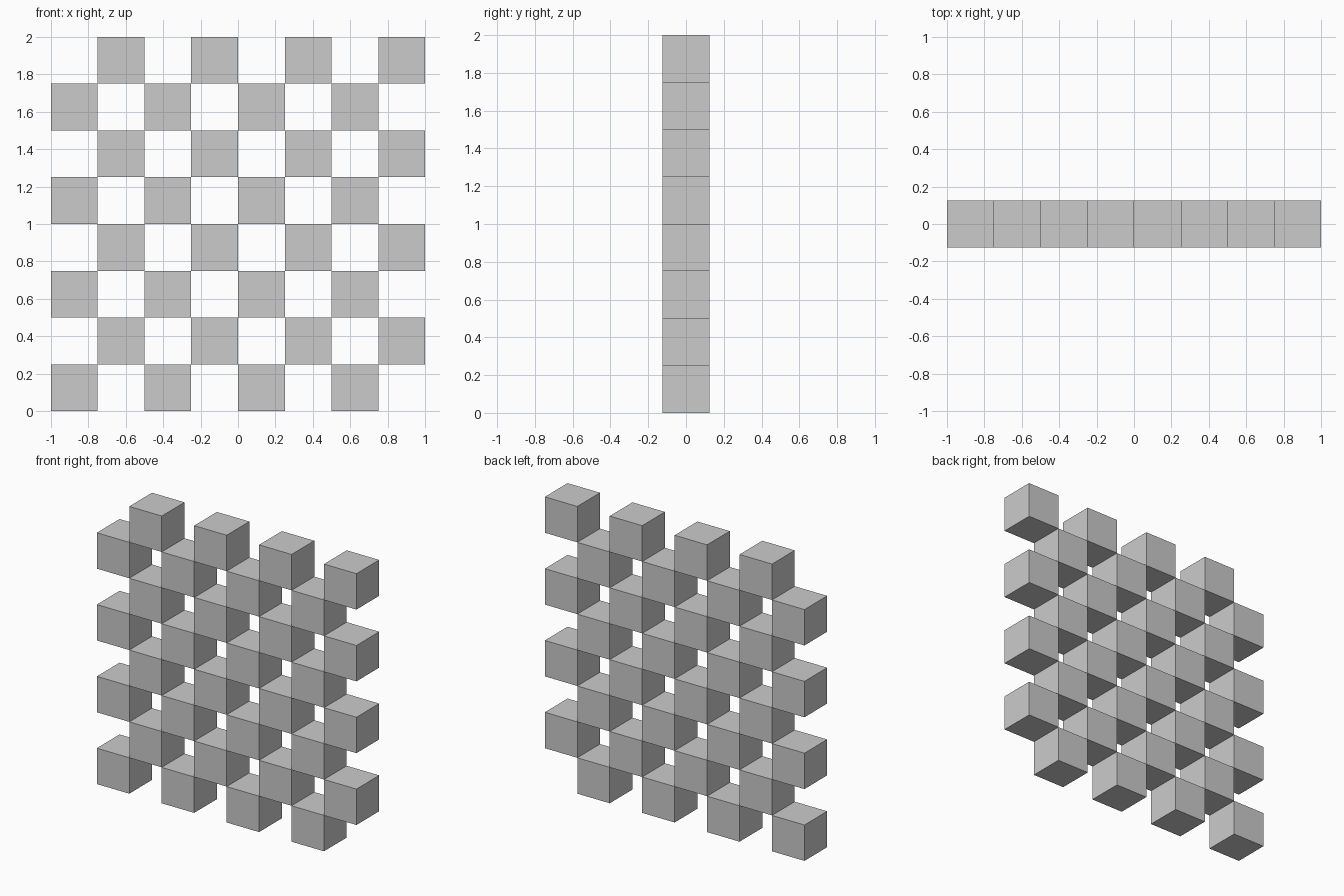
import bpy
import bmesh
from mathutils import Matrix

if "Cube" in bpy.data.objects:
    bpy.data.objects.remove(bpy.data.objects["Cube"])

SIZE = 0.25   # edge of one block
COUNT = 8     # cells per row and column


def block_row(row):
    """One row of alternating cubes, shifted by one cell on odd rows."""
    bm = bmesh.new()
    for col in range(row % 2, COUNT, 2):
        centre = ((col + 0.5) * SIZE - 1, 0, (row + 0.5) * SIZE)
        bmesh.ops.create_cube(bm, size=SIZE, matrix=Matrix.Translation(centre))
    name = f"block_row_{row + 1}"
    mesh = bpy.data.meshes.new(name)
    bm.to_mesh(mesh)
    bm.free()
    bpy.context.collection.objects.link(bpy.data.objects.new(name, mesh))


# Checkered screen wall, stacked from the ground up
for row in range(COUNT):
    block_row(row)
